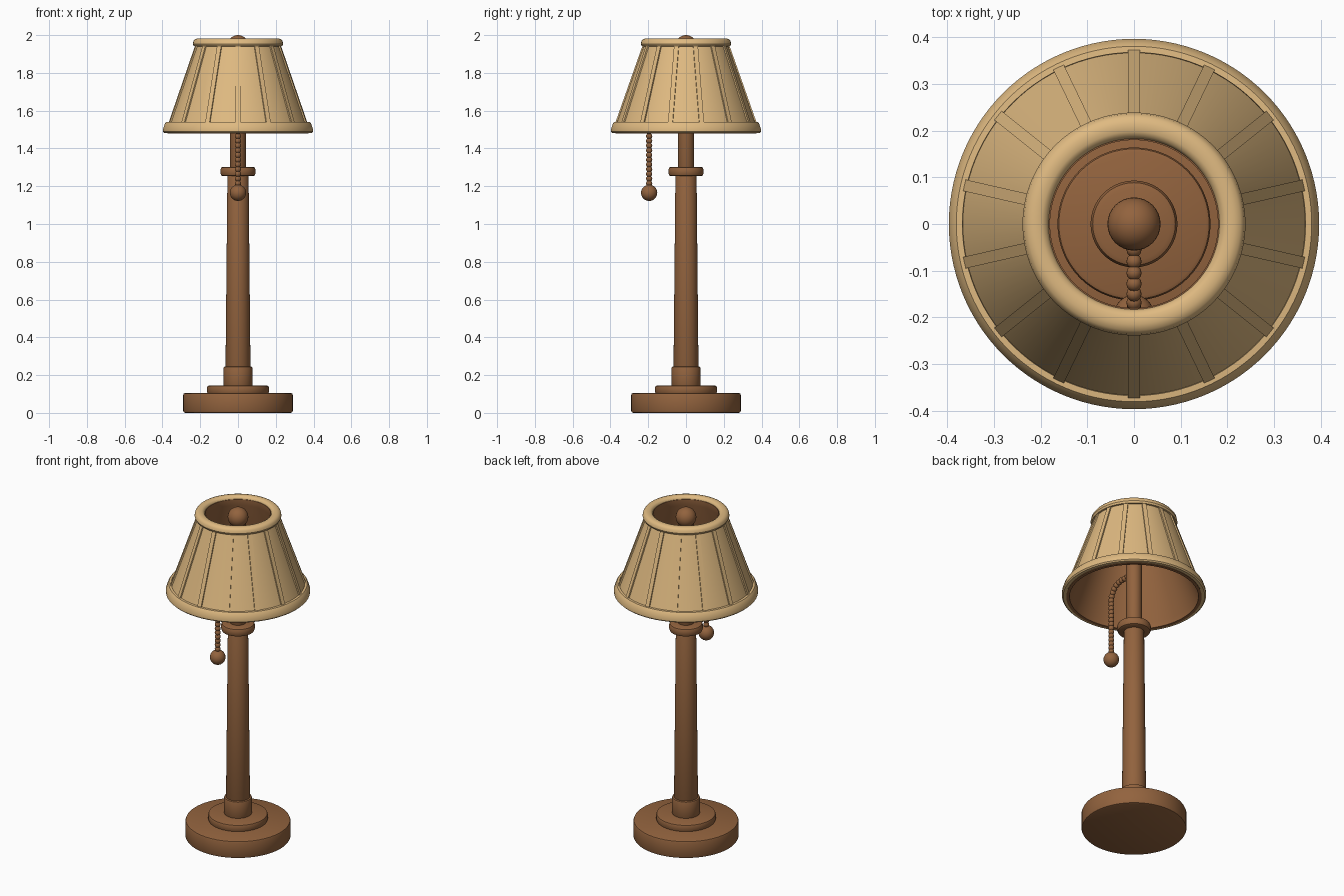
import bpy, bmesh, math
from mathutils import Vector, Matrix

if "Cube" in bpy.data.objects:
    bpy.data.objects.remove(bpy.data.objects["Cube"])


def material(name, rgb):
    m = bpy.data.materials.new(name)
    m.diffuse_color = (*rgb, 1)
    m.use_nodes = True
    m.node_tree.nodes["Principled BSDF"].inputs["Base Color"].default_value = m.diffuse_color
    return m


WOOD = material("warm brown", (0.29, 0.125, 0.048))
CLOTH = material("tan cloth", (0.74, 0.49, 0.22))


def finish(bm, name, mat, angle=35):
    bmesh.ops.recalc_face_normals(bm, faces=bm.faces)
    me = bpy.data.meshes.new(name)
    bm.to_mesh(me)
    bm.free()
    me.materials.append(mat)
    me.shade_smooth()
    me.set_sharp_from_angle(angle=math.radians(angle))
    ob = bpy.data.objects.new(name, me)
    bpy.context.collection.objects.link(ob)
    return ob


def lathe(name, profile, mat, closed=False, n=72):
    """Spin an (r, z) profile round z; r = 0 ends become poles."""
    bm = bmesh.new()
    vs = [bm.verts.new((r, 0, z)) for r, z in profile]
    pairs = list(zip(vs, vs[1:])) + ([(vs[-1], vs[0])] if closed else [])
    es = [bm.edges.new(p) for p in pairs]
    bmesh.ops.spin(bm, geom=vs + es, cent=(0, 0, 0), axis=(0, 0, 1),
                   angle=math.tau, steps=n, use_merge=True)
    bmesh.ops.remove_doubles(bm, verts=bm.verts, dist=1e-5)
    return finish(bm, name, mat)


def disc(name, r, z0, z1, b, r_top=None):
    """Turned cylinder with rounded top and bottom edges."""
    t = r_top or r
    k = 0.3 * b
    return lathe(name, [(0, z0), (r - b, z0), (r - k, z0 + k), (r, z0 + b),
                        (t, z1 - b), (t - k, z1 - k), (t - b, z1), (0, z1)], WOOD)


def balls(name, points, r, u=16, v=10):
    bm = bmesh.new()
    for p in points:
        bmesh.ops.create_uvsphere(bm, u_segments=u, v_segments=v, radius=r,
                                  matrix=Matrix.Translation(p))
    return finish(bm, name, WOOD, 60)


# Base and stem
disc("base", 0.29, 0, 0.105, 0.01)
disc("base_step", 0.164, 0.10, 0.145, 0.01)
disc("stem_collar", 0.077, 0.14, 0.245, 0.008)
disc("stem", 0.066, 0.24, 1.26, 0.004, 0.056)
disc("stem_ring", 0.093, 1.253, 1.303, 0.015)
disc("upper_rod", 0.043, 1.30, 1.94, 0.004)
balls("finial", [(0, 0, 1.943)], 0.057, 32, 16)

# Shade: cloth shell, rounded trims, brown lining
lathe("shade_cloth", [(0.372, 1.52), (0.221, 1.95), (0.212, 1.95), (0.363, 1.52)],
      CLOTH, True, 112)
lathe("shade_bottom_trim", [(0.372, 1.482), (0.39, 1.482), (0.397, 1.489), (0.397, 1.503),
                            (0.388, 1.53), (0.381, 1.539), (0.368, 1.54), (0.362, 1.51)],
      CLOTH, True, 112)
lathe("shade_top_trim", [(0.183, 1.966), (0.188, 1.976), (0.198, 1.982), (0.215, 1.982),
                         (0.228, 1.978), (0.236, 1.968), (0.239, 1.953), (0.234, 1.942),
                         (0.215, 1.94), (0.183, 1.95)], CLOTH, True, 112)
lathe("shade_lining", [(0.373, 1.478), (0.355, 1.478), (0.350, 1.51), (0.18, 1.93),
                       (0.18, 1.966), (0.186, 1.966), (0.204, 1.94), (0.365, 1.50)],
      WOOD, True, 112)

# Fourteen raised ribs running down the shade
bm = bmesh.new()
for i in range(14):
    rot = Matrix.Rotation(math.pi / 2 + math.tau * i / 14, 4, 'Z')
    corners = [Vector((r + d, s * 0.0125, z)) for r, z in ((0.371, 1.525), (0.222, 1.948))
               for d, s in ((-0.006, -1), (0.007, -1), (0.007, 1), (-0.006, 1))]
    v = [bm.verts.new(rot @ c) for c in corners]
    for j in range(4):
        k = (j + 1) % 4
        bm.faces.new((v[j], v[k], v[k + 4], v[j + 4]))
    bm.faces.new(v[:4])
    bm.faces.new(v[4:])
finish(bm, "shade_ribs", CLOTH)

# Pull chain: beads along an arc out of the rod, then straight down
R = 0.09
path = [Vector((0, -0.03 - 0.075 * t, 1.63)) for t in (0, 0.33, 0.67)]
path += [Vector((0, -0.105 - R * math.sin(a), 1.63 - R + R * math.cos(a)))
         for a in [math.pi / 2 * k / 6 for k in range(7)]]
path += [Vector((0, -0.195, 1.54 - 0.025 * k)) for k in range(1, 15)]
balls("pull_chain", path, 0.0165, 12, 8)
balls("pull_knob", [(0, -0.195, 1.165)], 0.043, 32, 16)
